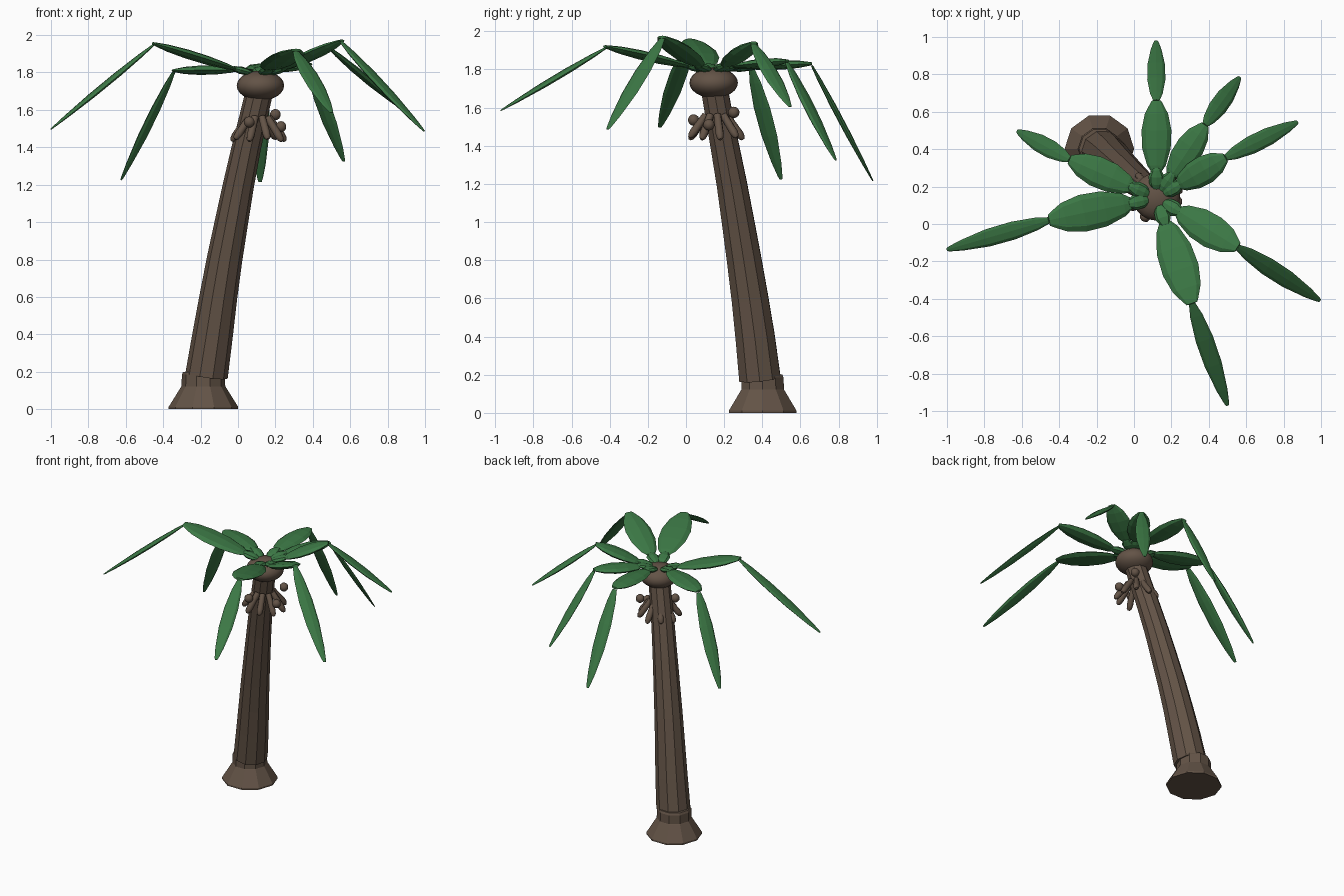
import bpy, bmesh, math
from mathutils import Vector

if "Cube" in bpy.data.objects:
    bpy.data.objects.remove(bpy.data.objects["Cube"])


def material(name, rgb):
    m = bpy.data.materials.new(name)
    m.diffuse_color = (*rgb, 1)
    m.use_nodes = True
    m.node_tree.nodes["Principled BSDF"].inputs["Base Color"].default_value = m.diffuse_color
    return m


BROWN = material("bark brown", (0.125, 0.087, 0.062))
GREEN = material("leaf green", (0.045, 0.19, 0.06))
UP = Vector((0, 0, 1))


def finish(bm, name, mat, smooth=None):
    bmesh.ops.recalc_face_normals(bm, faces=bm.faces[:])
    me = bpy.data.meshes.new(name)
    bm.to_mesh(me)
    bm.free()
    me.materials.append(mat)
    ob = bpy.data.objects.new(name, me)
    bpy.context.collection.objects.link(ob)
    if smooth:
        bpy.ops.object.select_all(action='DESELECT')
        ob.select_set(True)
        bpy.context.view_layer.objects.active = ob
        bpy.ops.object.shade_smooth_by_angle(angle=math.radians(smooth))
    return ob


def loft(name, rings, sides, mat, smooth=None):
    """rings: (centre, side axis, other axis), axes already scaled to radii"""
    bm = bmesh.new()
    loops = []
    for c, a, b in rings:
        loops.append([bm.verts.new(c + a * math.cos(2 * math.pi * i / sides)
                                   + b * math.sin(2 * math.pi * i / sides))
                      for i in range(sides)])
    for p, q in zip(loops, loops[1:]):
        for i in range(sides):
            j = (i + 1) % sides
            bm.faces.new((p[i], p[j], q[j], q[i]))
    bm.faces.new(loops[0])
    bm.faces.new(loops[-1])
    return finish(bm, name, mat, smooth)


def leaf(name, p0, p1, width, thick, profile):
    d = (p1 - p0).normalized()
    side = d.cross(UP).normalized()
    nor = side.cross(d)
    loft(name, [(p0.lerp(p1, u), side * width / 2 * s, nor * thick / 2 * s)
                for u, s in profile], 8, GREEN)


def ball(name, c, rx, rz, seg):
    bm = bmesh.new()
    bmesh.ops.create_uvsphere(bm, u_segments=seg, v_segments=seg // 2 + 2, radius=1)
    bmesh.ops.scale(bm, vec=(rx, rx, rz), verts=bm.verts[:])
    bmesh.ops.translate(bm, vec=c, verts=bm.verts[:])
    finish(bm, name, BROWN, 60)


# Flared foot and collar
foot = Vector((-0.185, 0.402, 0))
X, Y = Vector((1, 0, 0)), Vector((0, 1, 0))
loft("trunk_foot", [(foot + UP * z, X * r, Y * r) for z, r in
                    ((0, .186), (.012, .186), (.118, .12), (.122, .117), (.185, .115), (.2, .108))],
     10, BROWN)

# Leaning, tapering trunk
path = [((-.168, .387, .18), .114), ((-.135, .362, .4), .108), ((-.105, .335, .6), .101),
        ((-.072, .305, .8), .095), ((-.035, .273, 1.0), .089), ((.003, .24, 1.2), .083),
        ((.045, .203, 1.4), .078), ((.08, .175, 1.55), .075), ((.115, .148, 1.7), .073)]
pts = [Vector(p) for p, r in path]
rings = []
for i, (p, r) in enumerate(path):
    t = (pts[min(i + 1, len(pts) - 1)] - pts[max(i - 1, 0)]).normalized()
    a = Y.cross(t).normalized()
    rings.append((pts[i], a * r, t.cross(a) * r))
loft("trunk", rings, 10, BROWN)

# Crown ball
ball("crown_ball", (.12, .145, 1.73), .127, .08, 20)

# Hanging stalks and fruits under the crown
hub = Vector((.11, .155, 0))
for i in range(9):
    a = 2 * math.pi * (i + .25) / 9
    d = Vector((math.cos(a), math.sin(a), 0))
    p0, p1 = hub + d * .055 + UP * 1.56, hub + d * .14 + UP * (1.44 + .01 * (i % 2))
    ax = (p1 - p0).normalized()
    s = ax.cross(UP).normalized()
    n = s.cross(ax)
    loft("fruit_stalk", [(p0.lerp(p1, u), s * r, n * r) for u, r in
                         ((0, .02), (.8, .022), (.97, .018), (1.06, .008))], 8, BROWN, 50)
for c in ((.06, .04, 1.535), (.23, .12, 1.51), (.2, .25, 1.575)):
    ball("fruit", c, .03, .03, 10)

# Fronds: (joint, tip, inner width); each has a base, a rising leaf and a drooping leaf
centre = Vector((.12, .14, 0))
INNER = ((0, .22), (.12, .62), (.35, .95), (.6, 1), (.82, .78), (.96, .42), (1, .3))
OUTER = ((0, .35), (.12, .7), (.35, 1), (.6, .97), (.85, .6), (.97, .3), (1, .18))
BASE = ((0, .45), (.25, .9), (.6, 1), (.9, .6), (1, .3))
fronds = [((.12, .66, 1.83), (.118, .98, 1.215), .16),
          ((.38, .53, 1.845), (.565, .785, 1.325), .15),
          ((.49, .355, 1.94), (.875, .545, 1.605), .155),
          ((.555, -.125, 1.97), (.995, -.41, 1.487), .18),
          ((.31, -.425, 1.92), (.5, -.97, 1.585), .2),
          ((-.455, .02, 1.955), (-1, -.137, 1.497), .2),
          ((-.345, .345, 1.81), (-.625, .497, 1.225), .165)]
for joint, tip, w in fronds:
    joint, tip = Vector(joint), Vector(tip)
    d = (joint - centre) * Vector((1, 1, 0)).x
    d.z = 0
    d.normalize()
    root = centre + d * .125 + UP * 1.815
    leaf("frond_base", centre + d * .045 + UP * 1.795, centre + d * .16 + UP * 1.825, .085, .04, BASE)
    leaf("frond_inner", root, joint, w, .05, INNER)
    leaf("frond_outer", joint - UP * .01, tip, .097, .03, OUTER)
